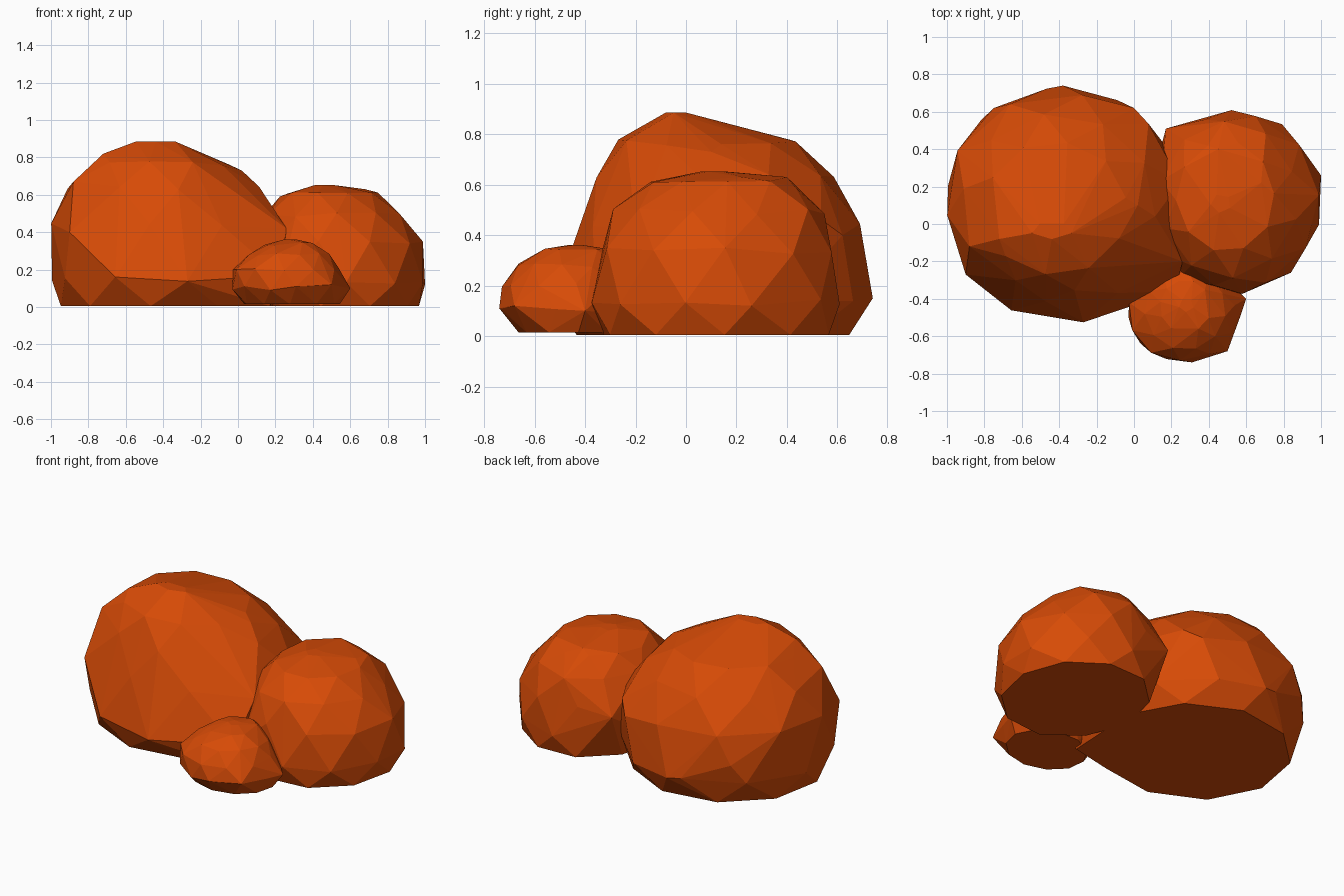
import bpy, bmesh, math, random

random.seed(4)
mat = bpy.data.materials.new("orange_rock")
mat.diffuse_color = (0.68, 0.07, 0.002, 1)


def boulder(name, rings, sides, phase, jitter=0.015, bulges=()):
    """Faceted convex rock; each ring is (z, x min, x max, y min, y max)."""
    bm = bmesh.new()
    for i, (z, x0, x1, y0, y1) in enumerate(rings):
        cx, cy, rx, ry = (x0 + x1) / 2, (y0 + y1) / 2, (x1 - x0) / 2, (y1 - y0) / 2
        n = sides if rx > 0.45 * (rings[1][2] - rings[1][1]) / 2 else max(4, sides // 2)
        for k in range(n):
            a = 2 * math.pi * (k + 0.5 * (i % 2) + phase) / n
            r = 1.01 + random.uniform(-jitter, jitter)
            dz = random.uniform(-jitter, jitter) if 0 < i < len(rings) - 1 else 0
            bm.verts.new((cx + rx * r * math.cos(a), cy + ry * r * math.sin(a), z + dz))
    for p in bulges:  # corners that stick out beyond the rings
        bm.verts.new(p)
    bmesh.ops.convex_hull(bm, input=bm.verts)
    bmesh.ops.delete(bm, geom=[v for v in bm.verts if not v.link_faces], context='VERTS')
    bmesh.ops.recalc_face_normals(bm, faces=bm.faces)
    me = bpy.data.meshes.new(name)
    bm.to_mesh(me)
    bm.free()
    me.materials.append(mat)
    ob = bpy.data.objects.new(name, me)
    bpy.context.collection.objects.link(ob)
    return ob


# Large boulder on the left
boulder("large_boulder", [
    (0.005, -0.95, 0.20, -0.43, 0.65),
    (0.15, -0.99, 0.25, -0.52, 0.73),
    (0.45, -1.00, 0.25, -0.42, 0.69),
    (0.64, -0.91, 0.11, -0.35, 0.58),
    (0.765, -0.79, -0.04, -0.27, 0.44),
    (0.885, -0.55, -0.33, -0.08, 0.01)], 10, 0.25,
    bulges=[(0.26, -0.20, 0.42), (0.22, -0.36, 0.17), (0.17, -0.32, 0.005),
            (0.02, 0.10, 0.73), (-0.75, 0.62, 0.28), (-0.38, 0.74, 0.15),
            (0.0, 0.62, 0.4), (-0.72, -0.08, 0.82), (-0.90, -0.27, 0.40),
            (-0.88, -0.12, 0.67)])

# Medium boulder on the right
boulder("medium_boulder", [
    (0.005, 0.13, 0.97, -0.33, 0.58),
    (0.14, 0.10, 1.00, -0.37, 0.61),
    (0.34, 0.10, 0.98, -0.34, 0.59),
    (0.49, 0.14, 0.87, -0.28, 0.54),
    (0.60, 0.23, 0.75, -0.15, 0.44),
    (0.652, 0.41, 0.52, 0.06, 0.16)], 10, 0.1,
    bulges=[(0.24, -0.29, 0.2), (0.17, 0.51, 0.3), (1.0, 0.26, 0.12),
            (0.78, 0.52, 0.2), (0.68, 0.22, 0.63), (0.45, 0.40, 0.63)])

# Small boulder in front
boulder("small_boulder", [
    (0.015, 0.03, 0.54, -0.66, -0.24),
    (0.10, -0.03, 0.56, -0.735, -0.20),
    (0.20, -0.03, 0.54, -0.73, -0.20),
    (0.28, 0.06, 0.49, -0.67, -0.24),
    (0.335, 0.14, 0.41, -0.58, -0.30),
    (0.36, 0.24, 0.32, -0.47, -0.40)], 11, 0.2, 0.012,
    bulges=[(0.60, -0.40, 0.10), (0.50, -0.68, 0.12), (0.31, -0.74, 0.11)])
